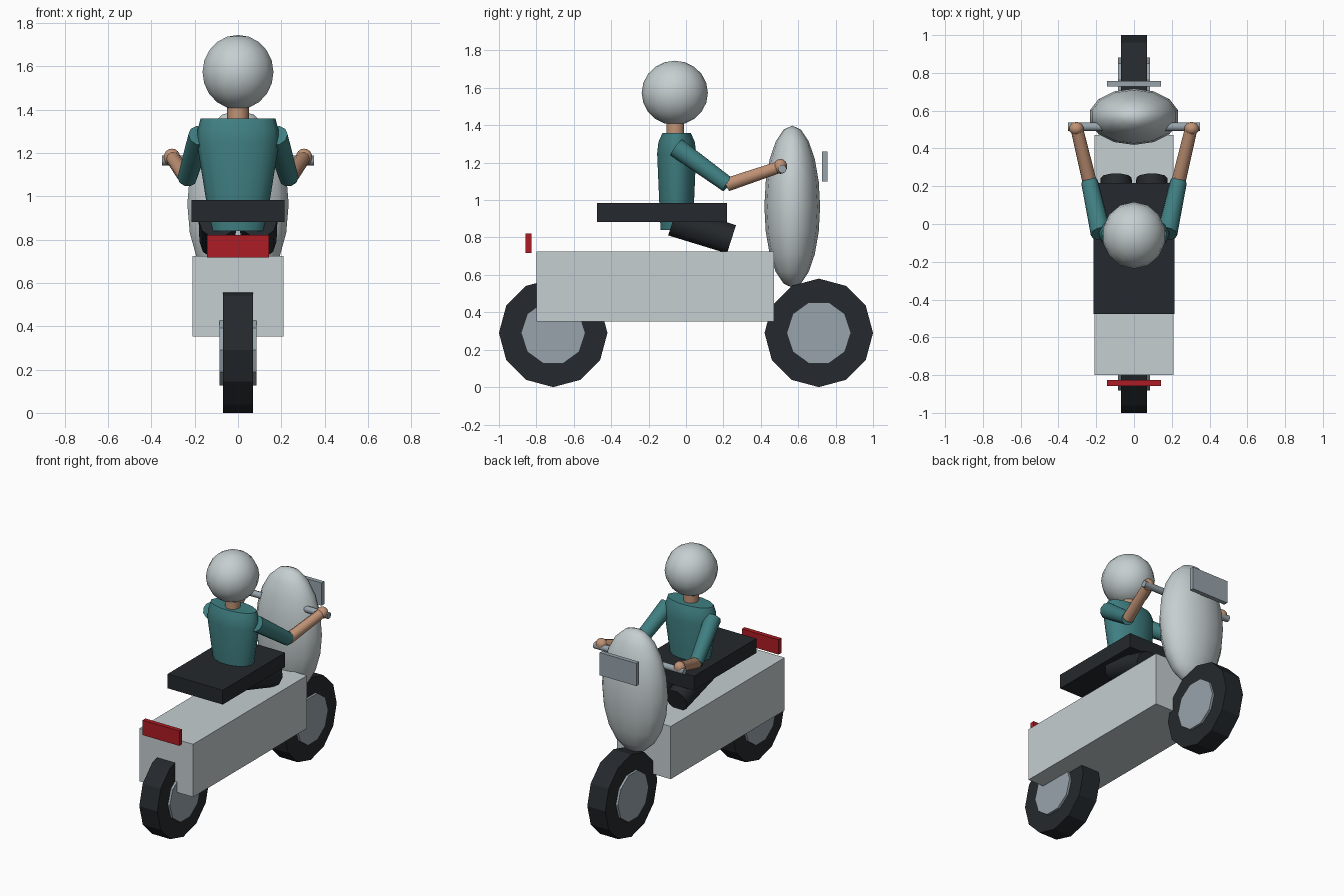
import bpy
import bmesh
from math import sin, cos, pi, radians
from mathutils import Vector

if "Cube" in bpy.data.objects:
    bpy.data.objects.remove(bpy.data.objects["Cube"])


def material(name, rgb):
    m = bpy.data.materials.new(name)
    m.diffuse_color = (*rgb, 1)
    m.use_nodes = True
    m.node_tree.nodes["Principled BSDF"].inputs["Base Color"].default_value = m.diffuse_color
    return m


PAINT = material("light_paint", (0.56, 0.62, 0.63))
RUBBER = material("black", (0.018, 0.022, 0.026))
METAL = material("metal", (0.31, 0.37, 0.41))
TEAL = material("teal", (0.05, 0.21, 0.22))
SKIN = material("skin", (0.53, 0.29, 0.18))
RED = material("red", (0.42, 0.012, 0.018))


def finish(name, bm, mat, smooth=None):
    bmesh.ops.recalc_face_normals(bm, faces=bm.faces)
    me = bpy.data.meshes.new(name)
    bm.to_mesh(me)
    bm.free()
    me.materials.append(mat)
    if smooth:
        me.shade_smooth()
        me.set_sharp_from_angle(angle=radians(smooth))
    ob = bpy.data.objects.new(name, me)
    bpy.context.collection.objects.link(ob)
    return ob


def box(name, lo, hi, mat):
    bm = bmesh.new()
    bmesh.ops.create_cube(bm, size=1)
    for v in bm.verts:
        v.co = [l + (c + 0.5) * (h - l) for l, h, c in zip(lo, hi, v.co)]
    return finish(name, bm, mat)


def ellipsoid(name, centre, radii, mat, seg=14, rings=10):
    bm = bmesh.new()
    bmesh.ops.create_uvsphere(bm, u_segments=seg, v_segments=rings, radius=1)
    for v in bm.verts:
        v.co = [c + r * p for c, r, p in zip(centre, radii, v.co)]
    return finish(name, bm, mat, 80)


def loft(name, rings, mat, smooth=None):
    bm = bmesh.new()
    loops = [[bm.verts.new(p) for p in ring] for ring in rings]
    n = len(loops[0])
    for a, b in zip(loops, loops[1:]):
        for i in range(n):
            j = (i + 1) % n
            bm.faces.new((a[i], a[j], b[j], b[i]))
    bm.faces.new(loops[0])
    bm.faces.new(loops[-1])
    return finish(name, bm, mat, smooth)


def tube(name, p0, p1, r0, r1, n, mat, ref=(1, 0, 0), smooth=50):
    # tapered cylinder whose first corner points along ref
    p0, p1 = Vector(p0), Vector(p1)
    d = (p1 - p0).normalized()
    u = Vector(ref)
    u = (u - d * u.dot(d)).normalized()
    w = d.cross(u)
    rings = [[p + r * (cos(2 * pi * i / n) * u + sin(2 * pi * i / n) * w)
              for i in range(n)] for p, r in ((p0, r0), (p1, r1))]
    return loft(name, rings, mat, smooth)


# Wheels
for side, y in (("rear", -0.71), ("front", 0.71)):
    tube(side + "_tyre", (-0.07, y, 0.29), (0.07, y, 0.29), 0.29, 0.29, 12,
         RUBBER, (0, 0, 1), None)
    tube(side + "_rim", (-0.086, y, 0.29), (0.086, y, 0.29), 0.172, 0.172, 10,
         METAL, (0, 1, 0), None)

# Scooter body, seat, shield, lamps
box("body", (-0.21, -0.8, 0.352), (0.21, 0.47, 0.724), PAINT)
box("seat", (-0.215, -0.477, 0.882), (0.215, 0.218, 0.983), RUBBER)
box("tail_light", (-0.143, -0.858, 0.717), (0.143, -0.827, 0.822), RED)
box("front_panel", (-0.143, 0.727, 1.10), (0.143, 0.757, 1.26), METAL)
ellipsoid("front_shield", (0, 0.568, 0.965), (0.24, 0.149, 0.433), PAINT)
tube("handlebar", (-0.35, 0.515, 1.166), (0.35, 0.515, 1.166), 0.023, 0.023, 8,
     METAL, (0, 0, 1))

# Rider torso, neck, helmet
profile = ((0.84, 0.127, 0.088), (0.98, 0.147, 0.095), (1.25, 0.19, 0.107),
           (1.31, 0.186, 0.1), (1.358, 0.173, 0.078))
loft("torso", [[(rx * cos(2 * pi * i / 14), -0.05 + ry * sin(2 * pi * i / 14), z)
                for i in range(14)] for z, rx, ry in profile], TEAL, 50)
tube("neck", (0, -0.057, 1.33), (0, -0.057, 1.45), 0.05, 0.05, 10, SKIN)
ellipsoid("helmet", (0, -0.06, 1.573), (0.168, 0.177, 0.172), PAINT)

# Limbs, mirrored left and right
for side, s in (("left", -1), ("right", 1)):
    elbow = (s * 0.235, 0.222, 1.083)
    tube(side + "_thigh", (s * 0.095, -0.07, 0.89), (s * 0.095, 0.243, 0.79),
         0.087, 0.083, 10, RUBBER)
    tube(side + "_upper_arm", (s * 0.175, -0.05, 1.28), elbow, 0.055, 0.045, 10, TEAL)
    tube(side + "_forearm", elbow, (s * 0.305, 0.515, 1.182), 0.038, 0.033, 10, SKIN)
    ellipsoid(side + "_hand", (s * 0.305, 0.505, 1.18), (0.04, 0.036, 0.04), SKIN, 10, 8)
